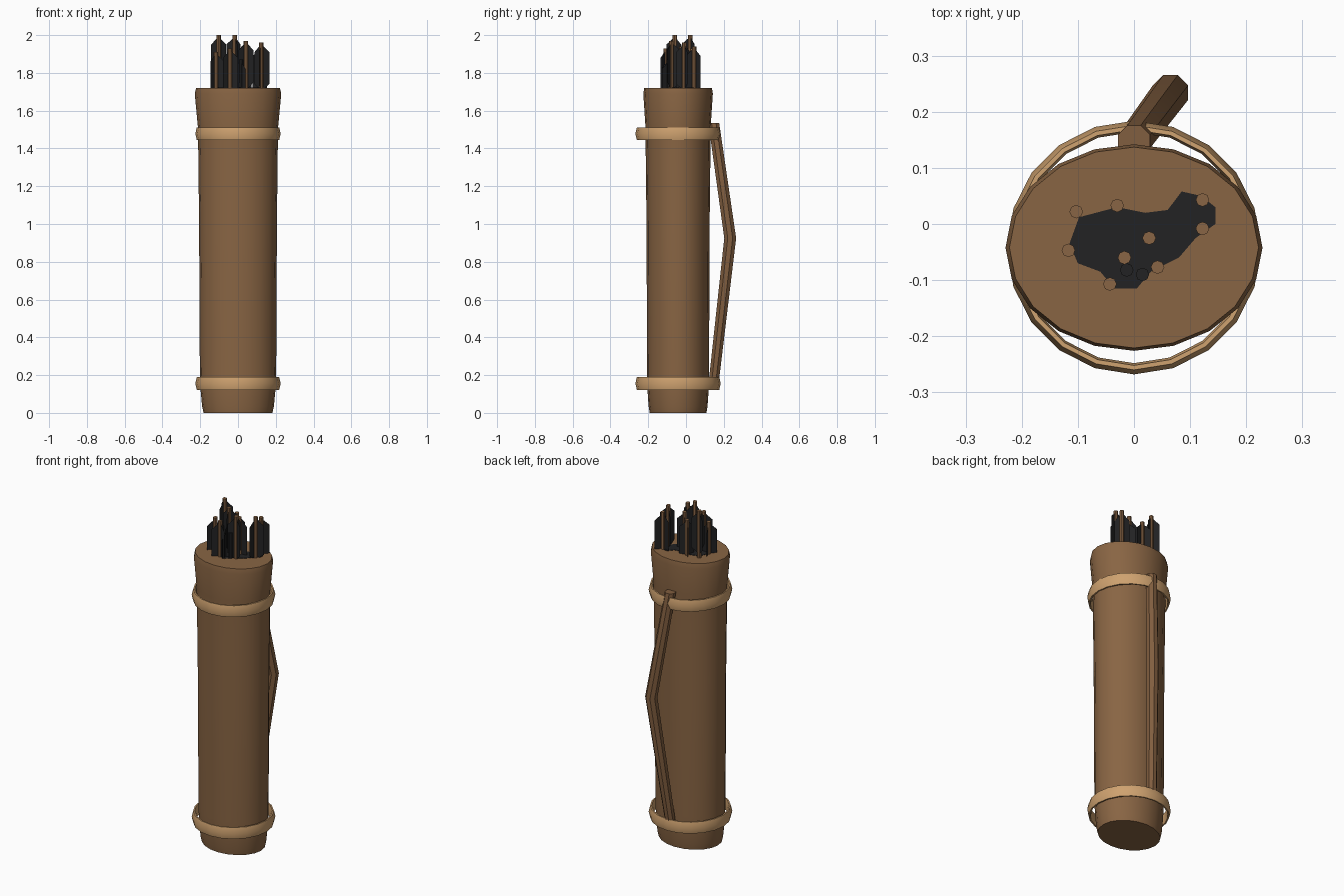
import bpy, bmesh, math, random
from mathutils import Vector, Matrix

if "Cube" in bpy.data.objects:
    bpy.data.objects.remove(bpy.data.objects["Cube"], do_unlink=True)

random.seed(4)
CY = -0.042      # centre line of the quiver
RIM = 1.72       # height of the closed mouth


def material(name, rgb):
    m = bpy.data.materials.new(name)
    m.use_nodes = True
    m.diffuse_color = (*rgb, 1)
    m.node_tree.nodes["Principled BSDF"].inputs["Base Color"].default_value = (*rgb, 1)
    return m


leather = material("brown leather", (0.25, 0.13, 0.057))
strap_mat = material("strap leather", (0.22, 0.112, 0.05))
tan = material("tan leather", (0.62, 0.36, 0.16))
wood = material("shaft wood", (0.25, 0.13, 0.06))
black = material("dark feather", (0.016, 0.016, 0.017))


def finish(bm, name, mats, smooth=None, recalc=True):
    if recalc:
        bmesh.ops.recalc_face_normals(bm, faces=bm.faces)
    mesh = bpy.data.meshes.new(name)
    bm.to_mesh(mesh)
    bm.free()
    for m in mats:
        mesh.materials.append(m)
    ob = bpy.data.objects.new(name, mesh)
    bpy.context.collection.objects.link(ob)
    if smooth:
        bpy.ops.object.select_all(action='DESELECT')
        ob.select_set(True)
        bpy.context.view_layer.objects.active = ob
        bpy.ops.object.shade_smooth_by_angle(angle=math.radians(smooth))
    return ob


def loft(bm, rings, closed=False):
    """Skin rings of points; cap the ends or join them into a loop."""
    rows = [[bm.verts.new(p) for p in ring] for ring in rings]
    pairs = list(zip(rows, rows[1:]))
    if closed:
        pairs.append((rows[-1], rows[0]))
    for a, b in pairs:
        for i in range(len(a)):
            j = (i + 1) % len(a)
            bm.faces.new((a[i], a[j], b[j], b[i]))
    if not closed:
        bm.faces.new(rows[0][::-1])
        bm.faces.new(rows[-1])


def ellipse(rx, ry, z, n=20, cy=CY):
    return [(rx * math.sin(math.tau * i / n), cy + ry * math.cos(math.tau * i / n), z)
            for i in range(n)]


# Quiver body: oval sections as (half width, half depth, height)
sections = [(0.182, 0.150, 0), (0.190, 0.156, 0.035), (0.198, 0.162, 0.12),
            (0.202, 0.164, 0.2), (0.206, 0.167, 1.0), (0.211, 0.172, 1.44),
            (0.213, 0.173, 1.52), (0.229, 0.184, 1.69), (0.222, 0.179, RIM)]
bm = bmesh.new()
loft(bm, [ellipse(*s) for s in sections])
finish(bm, "quiver_body", [leather], 40)

# Two round bands standing slightly clear of the oval body
band = [(0.226, 0), (0.218, 0.034), (0.210, 0.034),
        (0.206, 0), (0.210, -0.034), (0.218, -0.034)]
for name, z in (("lower_band", 0.156), ("upper_band", 1.478)):
    bm = bmesh.new()
    loft(bm, [ellipse(r, r, z + dz) for r, dz in band], closed=True)
    finish(bm, name, [tan], 70)

# Carrying strap: kinked eight-sided tube on the back
bm = bmesh.new()
path = [((0, 0.147, 0.165), 0.029), ((0.065, 0.234, 0.925), 0.034), ((0, 0.147, 1.535), 0.031)]
loft(bm, [[(x + r * math.cos(math.tau * (i + .5) / 8), y + r * math.sin(math.tau * (i + .5) / 8), z)
           for i in range(8)] for (x, y, z), r in path])
finish(bm, "carrying_strap", [strap_mat], 40)

# Dark opening between the arrows, a thin plate on the mouth
outline = [(-0.115, -0.035), (-0.098, 0.012), (-0.03, 0.03), (0.02, 0.02), (0.06, 0.025),
           (0.085, 0.058), (0.12, 0.05), (0.145, 0.03), (0.145, 0), (0.11, -0.025),
           (0.08, -0.06), (0.03, -0.085), (0.005, -0.115), (-0.035, -0.115),
           (-0.06, -0.085), (-0.1, -0.07)]
bm = bmesh.new()
loft(bm, [[(x, y, z) for x, y in outline] for z in (RIM - 0.002, RIM + 0.002)])
finish(bm, "mouth_opening", [black])

# Arrows: eight-sided shaft and three thin vanes, as (x, y, tip height)
arrows = [(-0.103, 0.022, 2.0), (-0.03, 0.033, 1.93), (0.122, 0.043, 1.94),
          (0.122, -0.008, 1.96), (0.027, -0.025, 1.94), (-0.017, -0.06, 2.0),
          (-0.117, -0.047, 1.91), (-0.043, -0.107, 1.93), (0.042, -0.077, 1.97)]
short_arrows = [(-0.013, -0.082, 1.88), (0.015, -0.09, 1.87)]
vane = [(0.008, -0.015), (0.046, -0.05), (0.046, -0.22), (0.008, -0.255)]
for n, (x, y, top) in enumerate(arrows + short_arrows, 1):
    bm = bmesh.new()
    loft(bm, [[(x + px, y + py, z) for px, py, _ in ellipse(0.012, 0.012, 0, 8, 0)]
              for z in (RIM - 0.03, top)])
    dark_shaft = n > len(arrows)
    turn = random.uniform(0, math.tau / 3)
    for k in range(3):
        a = turn + math.tau * k / 3
        face = bm.faces.new([bm.verts.new((x + r * math.cos(a), y + r * math.sin(a),
                                           max(top + dz, RIM - 0.01 + r * 0.1)))
                             for r, dz in vane])
        face.material_index = 1
    finish(bm, f"arrow_{n}", [black if dark_shaft else wood, black])
